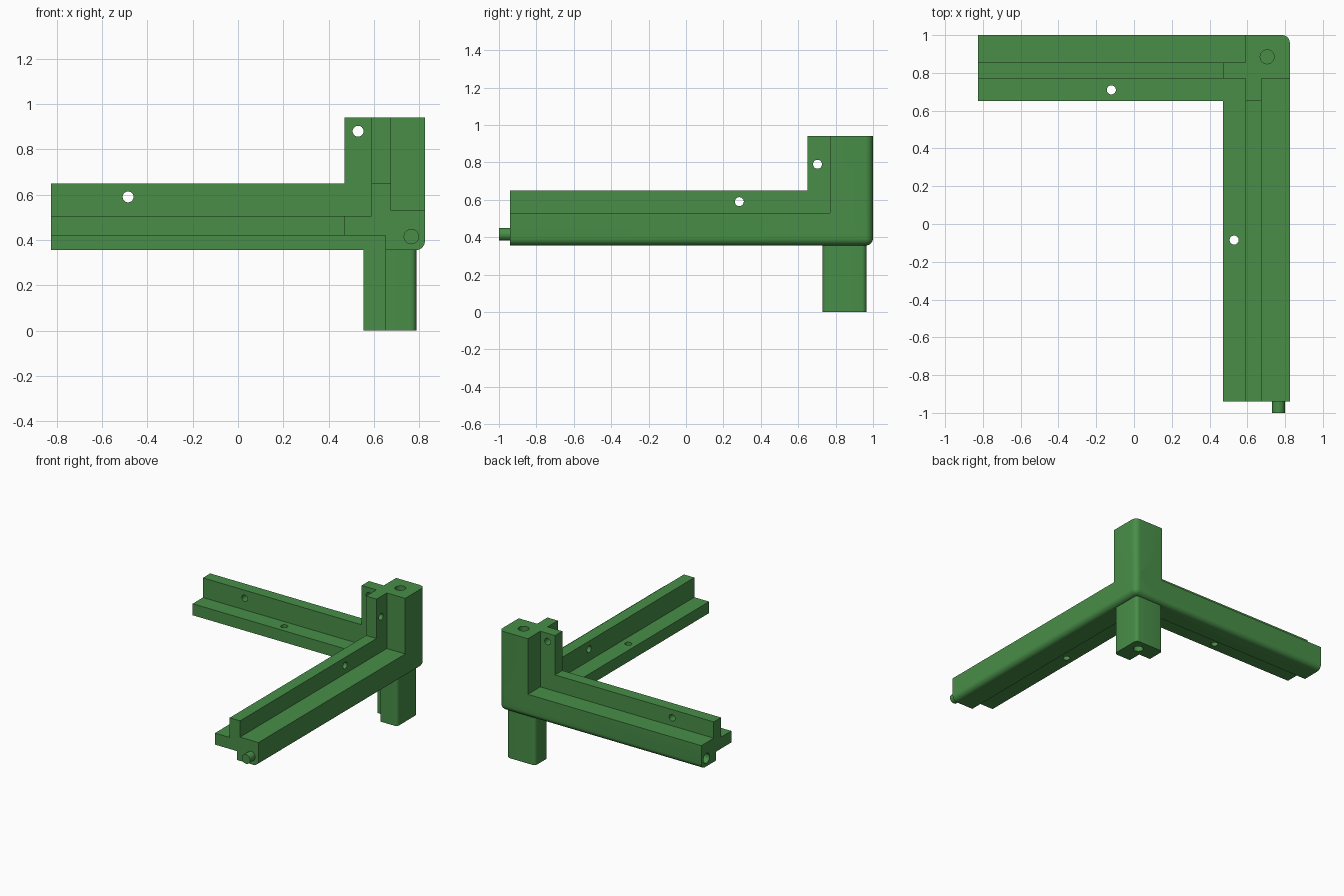
import bpy, bmesh, math
from mathutils import Matrix, Vector

if "Cube" in bpy.data.objects:
    bpy.data.objects.remove(bpy.data.objects["Cube"])

green = bpy.data.materials.new("green plastic")
green.diffuse_color = (0.065, 0.27, 0.065, 1)
green.use_nodes = True
green.node_tree.nodes["Principled BSDF"].inputs["Base Color"].default_value = green.diffuse_color


def finish(bm, name):
    bmesh.ops.recalc_face_normals(bm, faces=bm.faces)
    mesh = bpy.data.meshes.new(name)
    bm.to_mesh(mesh)
    bm.free()
    mesh.materials.append(green)
    ob = bpy.data.objects.new(name, mesh)
    bpy.context.collection.objects.link(ob)
    return ob


def box(name, x, y, z, bevel=0):
    bm = bmesh.new()
    bmesh.ops.create_cube(bm, size=1)
    for v in bm.verts:
        v.co = [a + (c + 0.5) * (b - a) for c, (a, b) in zip(v.co, (x, y, z))]
    if bevel:
        bmesh.ops.bevel(bm, geom=bm.edges[:], offset=bevel, segments=6,
                        profile=0.5, affect='EDGES')
    return finish(bm, name)


def prism(name, points, axis, start, end):
    """Extrude a 2D outline along x, y or z; points are the other two coordinates."""
    place = {'x': lambda p, d: (d, p[0], p[1]),
             'y': lambda p, d: (p[0], d, p[1]),
             'z': lambda p, d: (p[0], p[1], d)}[axis]
    bm = bmesh.new()
    face = bm.faces.new([bm.verts.new(place(p, start)) for p in points])
    move = Vector(place((0, 0), end - start))
    new = bmesh.ops.extrude_face_region(bm, geom=[face], use_keep_orig=True)
    bmesh.ops.translate(bm, vec=move,
                        verts=[g for g in new['geom'] if isinstance(g, bmesh.types.BMVert)])
    return finish(bm, name)


def cylinder(name, center, axis, radius, length):
    bm = bmesh.new()
    turn = {'x': Matrix.Rotation(math.pi / 2, 4, 'Y'),
            'y': Matrix.Rotation(math.pi / 2, 4, 'X'), 'z': Matrix()}[axis]
    bmesh.ops.create_cone(bm, cap_ends=True, segments=32, radius1=radius, radius2=radius,
                          depth=length, matrix=Matrix.Translation(center) @ turn)
    return finish(bm, name)


def combine(target, tool, operation):
    mod = target.modifiers.new(operation.lower(), 'BOOLEAN')
    mod.operation, mod.solver, mod.object = operation, 'EXACT', tool
    bpy.context.view_layer.objects.active = target
    bpy.ops.object.modifier_apply(modifier=mod.name)
    bpy.data.objects.remove(tool, do_unlink=True)


def arm_profile(flange, outer, shelf):
    """Cross-section of an arm: shelf, upright flange and notched corner block."""
    f0, f1 = flange, flange + 0.085
    notch = flange + 0.06
    return [(shelf, 0.42), (notch, 0.42), (notch, 0.355), (outer, 0.355), (outer, 0.53),
            (f1, 0.53), (f1, 0.65), (f0, 0.65), (f0, 0.505), (shelf, 0.505)]


def rounded(x, y, sx, sy, r=0.025, n=6):
    """Quarter arc for a corner pointing towards (sx, sy), counter-clockwise."""
    start = math.atan2(sy, sx) - math.pi / 4
    return [(x - sx * r + r * math.cos(start + i * math.pi / 2 / n),
             y - sy * r + r * math.sin(start + i * math.pi / 2 / n)) for i in range(n + 1)]


# Two arms and the upright corner post
frame = prism("corner_frame", arm_profile(0.77, 1.0, 0.65), 'x', -0.825, 0.825)
combine(frame, prism("side_arm", arm_profile(0.59, 0.825, 0.47), 'y', -0.94, 1.0), 'UNION')
post = [(0.59, 0.65), (0.675, 0.65), (0.675, 0.77), (0.825, 0.77), (0.825, 1.0),
        (0.59, 1.0), (0.59, 0.855), (0.47, 0.855), (0.47, 0.77), (0.59, 0.77)]
combine(frame, prism("upright_post", post, 'z', 0.42, 0.94), 'UNION')

# Round the three outer edges and their shared corner
combine(frame, box("envelope", (-2, 0.825), (-2, 1.0), (0.355, 2), 0.04), 'INTERSECT')

# Notched plug under the corner
plug = ([(0.65, 0.73)] + rounded(0.787, 0.73, 1, -1) + rounded(0.787, 0.965, 1, 1)
        + rounded(0.555, 0.965, -1, 1) + [(0.555, 0.83), (0.65, 0.83)])
combine(frame, prism("lower_plug", plug, 'z', 0, 0.43), 'UNION')

# Locating pin on the side arm end
combine(frame, cylinder("pin", (0.765, -0.95, 0.415), 'y', 0.034, 0.1), 'UNION')

# Sockets, then screw holes through the flanges
holes = [((-0.825, 0.94, 0.415), 'x', 0.036, 0.14),
         ((0.705, 0.885, 0.94), 'z', 0.037, 0.14),
         ((0.705, 0.885, 0), 'z', 0.034, 0.14),
         ((-0.485, 0.81, 0.59), 'y', 0.024, 0.2),
         ((0.53, 0.81, 0.88), 'y', 0.024, 0.2),
         ((0.63, 0.285, 0.59), 'x', 0.024, 0.2),
         ((0.63, 0.703, 0.79), 'x', 0.024, 0.2),
         ((-0.12, 0.71, 0.46), 'z', 0.024, 0.2),
         ((0.53, -0.085, 0.46), 'z', 0.024, 0.2)]
for center, axis, radius, length in holes:
    combine(frame, cylinder("hole_cutter", center, axis, radius, length), 'DIFFERENCE')

bpy.ops.object.select_all(action='DESELECT')
frame.select_set(True)
bpy.context.view_layer.objects.active = frame
bpy.ops.object.shade_smooth_by_angle(angle=math.radians(30))
